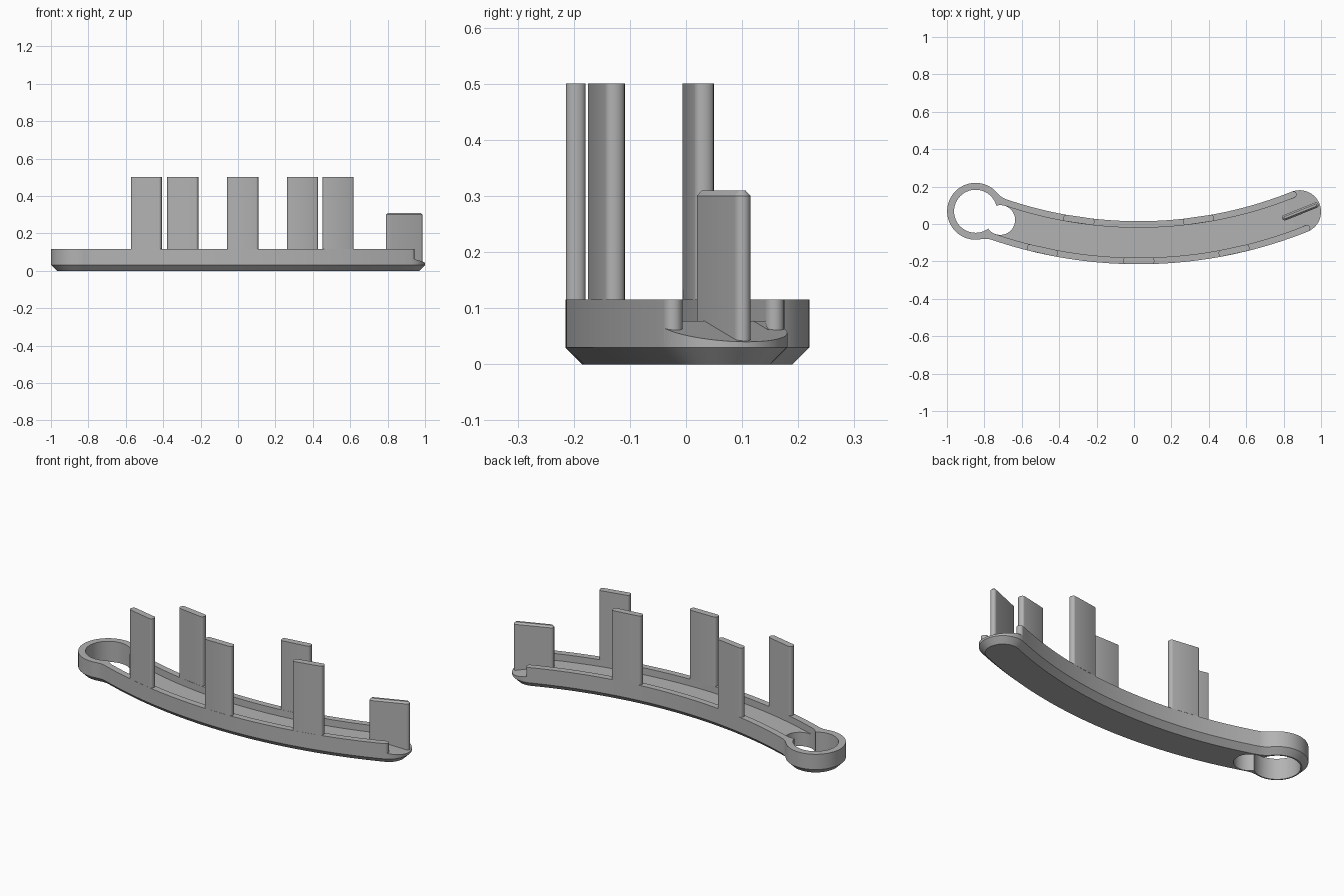
import bpy, bmesh, math
from mathutils import Vector

if "Cube" in bpy.data.objects:
    bpy.data.objects.remove(bpy.data.objects["Cube"])

CX, CY = 0.025, 2.215                 # centre of the long curve
R_IN, R_OUT, R_MID = 2.2, 2.43, 2.315
RAIL, TOP, FLOOR, CHAMFER = 0.035, 0.115, 0.077, 0.03
RING, RING_R, HOLE_R = Vector((-0.847, 0.068)), 0.152, 0.115
END = math.asin((0.885 - CX) / R_MID)   # angle of the rounded end
SLOT = -math.asin((0.715 + CX) / R_MID)  # angle of the small hole

grey = bpy.data.materials.new("grey")
grey.diffuse_color = (0.45, 0.45, 0.45, 1)
grey.use_nodes = True
grey.node_tree.nodes["Principled BSDF"].inputs["Base Color"].default_value = grey.diffuse_color


def polar(r, a):
    return Vector((CX + r * math.sin(a), CY - r * math.cos(a)))


def band(r, a0, a1, n):
    return [polar(r, a0 + (a1 - a0) * i / n) for i in range(n + 1)]


def circle(c, r, a0=0.0, a1=2 * math.pi, n=48, closed=True):
    k = n if closed else n + 1
    return [Vector((c[0] + r * math.cos(a0 + (a1 - a0) * i / n),
                    c[1] + r * math.sin(a0 + (a1 - a0) * i / n))) for i in range(k)]


def inset(pts, d):
    # move each point of a counter-clockwise outline inward
    out = []
    for i, p in enumerate(pts):
        t = (pts[(i + 1) % len(pts)] - pts[i - 1]).normalized()
        out.append(p + Vector((-t.y, t.x)) * d)
    return out


def loft(name, layers):
    # stack of (outline, z) layers closed at both ends
    bm = bmesh.new()
    rows = [[bm.verts.new((p[0], p[1], z)) for p in pts] for pts, z in layers]
    for a, b in zip(rows, rows[1:]):
        for i in range(len(a)):
            j = (i + 1) % len(a)
            bm.faces.new((a[i], a[j], b[j], b[i]))
    bm.faces.new(rows[0][::-1])
    bm.faces.new(rows[-1])
    bmesh.ops.recalc_face_normals(bm, faces=bm.faces)
    me = bpy.data.meshes.new(name)
    bm.to_mesh(me)
    bm.free()
    ob = bpy.data.objects.new(name, me)
    me.materials.append(grey)
    bpy.context.collection.objects.link(ob)
    return ob


def cut(ob, cutter):
    m = ob.modifiers.new("cut", 'BOOLEAN')
    m.operation, m.solver, m.object = 'DIFFERENCE', 'EXACT', cutter
    bpy.context.view_layer.objects.active = ob
    bpy.ops.object.modifier_apply(modifier=m.name)
    bpy.data.objects.remove(cutter)


def fillet(r_arc, f, sign):
    # centre of the fillet between the ring and a long curve
    d, e = r_arc + sign * f, RING_R + f
    to_c = RING - Vector((CX, CY))
    D = to_c.length
    a = math.atan2(to_c.x, -to_c.y) + math.acos((d * d + D * D - e * e) / (2 * d * D))
    return polar(d, a), a


def ang(v):
    return math.atan2(v.y, v.x)


def sweep(c, r, p, q, direction, n):
    # arc around c from p to q, direction +1 counter-clockwise
    a0, a1 = ang(p - c), ang(q - c)
    while direction * (a1 - a0) < 0:
        a1 += direction * 2 * math.pi
    return circle(c, r, a0, a1, n, False)


# base outline: front curve, rounded end, back curve, ring
F = 0.11
low, a_low = fillet(R_OUT, F, 1)
high, a_high = fillet(R_IN, F, -1)
ring_low = RING + (low - RING).normalized() * RING_R
ring_high = RING + (high - RING).normalized() * RING_R
end_c = polar(R_MID, END)
outline = band(R_OUT, a_low, END, 48)
outline += circle(end_c, 0.115, END - math.pi / 2, END + math.pi / 2, 24, False)[1:-1]
outline += band(R_IN, END, a_high, 48)
outline += sweep(high, F, polar(R_IN, a_high), ring_high, -1, 10)[1:]
outline += sweep(RING, RING_R, ring_high, ring_low, 1, 44)[1:]
outline += sweep(low, F, ring_low, polar(R_OUT, a_low), -1, 10)[1:-1]
base = loft("curved_base", [(inset(outline, CHAMFER), 0), (outline, CHAMFER), (outline, TOP)])

# channel between the rails
channel = band(R_OUT - RAIL, SLOT, END + 0.08, 48) + band(R_IN + RAIL, END + 0.08, SLOT, 48)
cut(base, loft("channel_cutter", [(channel, FLOOR), (channel, 0.3)]))
# keyhole
cut(base, loft("ring_cutter", [(circle(RING, HOLE_R, n=64), -0.1), (circle(RING, HOLE_R, n=64), 0.3)]))
hole = circle(polar(R_MID, SLOT), 0.0795)
cut(base, loft("slot_cutter", [(hole, -0.1), (hole, 0.3)]))

# sloping lip at the rounded end
along = Vector((math.cos(END), math.sin(END)))
side = Vector((-along.y, along.x))


def local(s, w):
    return end_c + along * s + side * w


def ramp_cutter(s0, half):
    ob = loft("ramp_cutter", [([local(s, w) for s, w in
              ((s0, -half), (0.2, -half), (0.2, half), (s0, half))], z) for z in (0, 0.3)])
    for v in ob.data.vertices:
        if v.co.z < 0.1:
            s = (v.co.xy - end_c).dot(along)
            v.co.z = FLOOR - 0.224 * (s + 0.05)
    return ob


cut(base, ramp_cutter(0.005, 0.25))
cut(base, ramp_cutter(-0.05, 0.079))

parts = [base]
# rounded rail tips
for name, w in (("front_rail_tip", -0.0975), ("back_rail_tip", 0.0975)):
    tip = circle(local(0.004, w), RAIL / 2, n=24)
    parts.append(loft(name, [(tip, 0.04), (tip, TOP)]))


# tall posts standing on the rails, with rounded ends
def post(name, r0, x):
    a = math.asin((x - CX) / (r0 + RAIL / 2))
    h, c, pts = 0.0835 / r0, 0.012, []
    for sgn in (1, -1):
        edge = []
        for i in range(9):
            t = math.pi * i / 8 - math.pi / 2
            edge.append(polar(r0 + RAIL / 2 - sgn * RAIL / 2 * math.sin(t),
                              a + sgn * (h - c / r0 * (1 - math.cos(t)))))
        pts += edge
    parts.append(loft(name, [(pts, TOP), (pts, 0.5)]))


for i, x in enumerate((-0.49, 0.025, 0.535)):
    post(f"front_post_{i + 1}", R_OUT - RAIL, x)
for i, x in enumerate((-0.295, 0.345)):
    post(f"back_post_{i + 1}", R_IN, x)


# end tab with bevelled top
def pill(half, r):
    pts = []
    for sgn in (1, -1):
        for i in range(13):
            t = math.pi * i / 12 - math.pi / 2
            pts.append(local(0.004 + sgn * (half - r + r * math.cos(t)), sgn * r * math.sin(t)))
    return pts


tab = pill(0.104, 0.015)
parts.append(loft("end_tab", [(tab, 0.036), (tab, 0.3), (pill(0.094, 0.006), 0.31)]))

# smooth walls, crisp edges
for ob in parts:
    ob.select_set(True)
bpy.context.view_layer.objects.active = base
bpy.ops.object.shade_smooth_by_angle(angle=math.radians(30))
